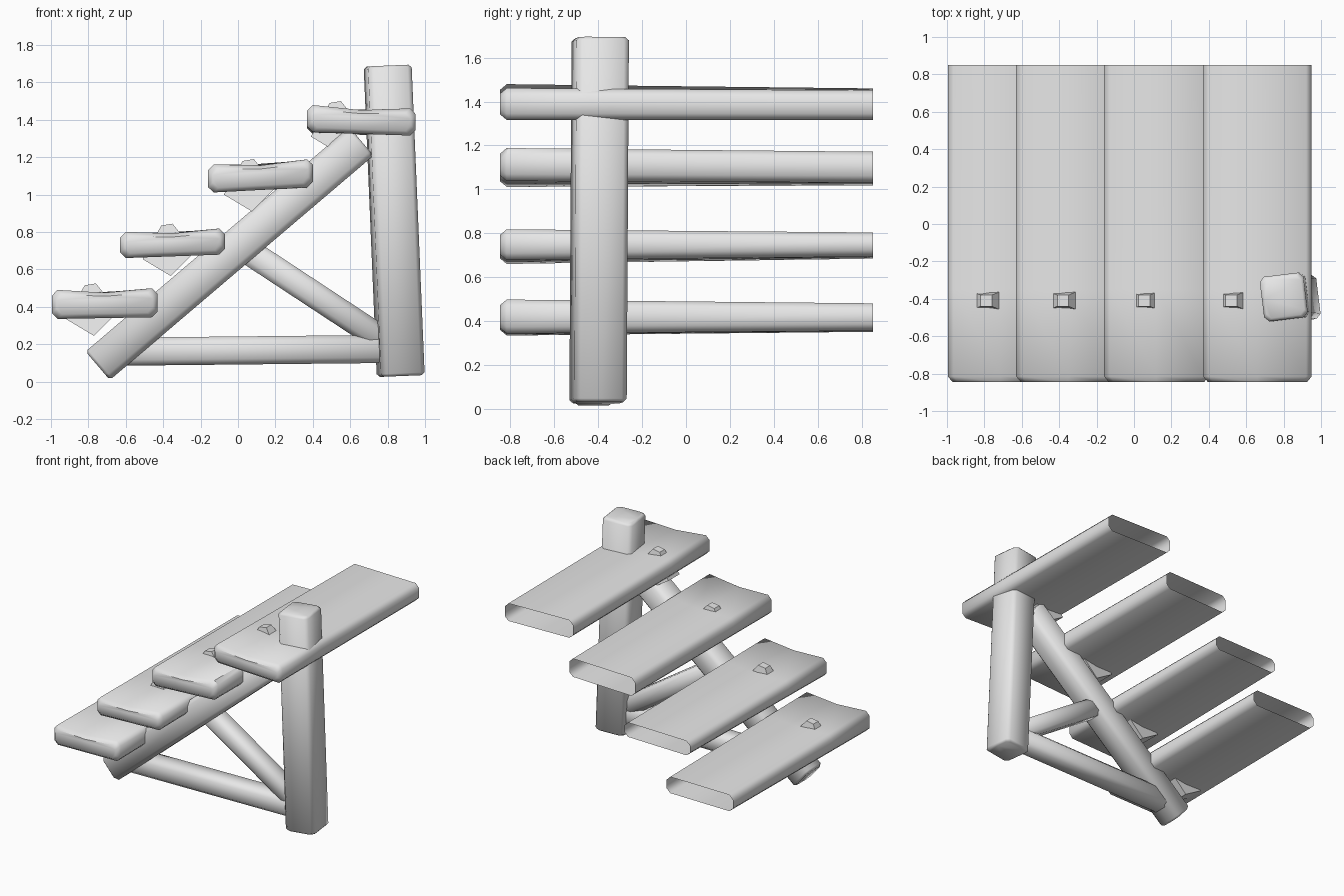
import bpy
import bmesh
from math import radians
from mathutils import Vector, Matrix

cube = bpy.data.objects.get("Cube")
if cube:
    bpy.data.objects.remove(cube, do_unlink=True)

grey = bpy.data.materials.new("plain grey")
grey.use_nodes = True
COLOUR = (0.8, 0.8, 0.8, 1)
grey.diffuse_color = COLOUR
grey.node_tree.nodes["Principled BSDF"].inputs["Base Color"].default_value = COLOUR


def finish(name, bm):
    bmesh.ops.recalc_face_normals(bm, faces=bm.faces)
    mesh = bpy.data.meshes.new(name)
    bm.to_mesh(mesh)
    bm.free()
    mesh.materials.append(grey)
    obj = bpy.data.objects.new(name, mesh)
    bpy.context.collection.objects.link(obj)
    bpy.ops.object.select_all(action="DESELECT")
    obj.select_set(True)
    bpy.context.view_layer.objects.active = obj
    bpy.ops.object.shade_smooth_by_angle(angle=radians(50))
    return obj


def ring(centre, u, v, chamfer, dip=0):
    """Rectangle with cut corners, spanned by half vectors u and v."""
    a, b = 1 - chamfer / u.length, 1 - chamfer / v.length
    outline = [(1, -b), (1, b), (a, 1), (0, 1 - dip), (-a, 1),
               (-1, b), (-1, -b), (-a, -1), (0, -1), (a, -1)]
    return [centre + u * s + v * t for s, t in outline]


def loft(name, rings, cap_end=True):
    bm = bmesh.new()
    loops = [[bm.verts.new(p) for p in r] for r in rings]
    for lo, hi in zip(loops, loops[1:]):
        for i in range(len(lo)):
            j = (i + 1) % len(lo)
            bm.faces.new((lo[i], lo[j], hi[j], hi[i]))
    bm.faces.new(loops[0])
    if cap_end:
        bm.faces.new(loops[-1])
    return finish(name, bm)


def beam(name, start, end, depth, thick, chamfer=0.03, twist=0, cap=0.015):
    """Straight timber with softened ends; depth runs along y."""
    start, end = Vector(start), Vector(end)
    axis = (end - start).normalized()
    side = Vector((0, 1, 0))
    across = axis.cross(side).normalized()
    turn = Matrix.Rotation(radians(twist), 3, axis)
    u, v = turn @ side * depth / 2, turn @ across * thick / 2
    rings = []
    for point, inset in ((start, cap), (start + axis * cap, 0),
                         (end - axis * cap, 0), (end, cap)):
        rings.append(ring(point, u * (1 - inset / u.length),
                          v * (1 - inset / v.length), chamfer))
    return loft(name, rings)


def board(name, x0, x1, low, high, back_low, back_high, tilt):
    """Tread with a rounded front and an open back end."""
    rings = []
    for y, f, inset in ((-0.845, 0, 0.025), (-0.815, 0, 0),
                        (-0.35, 0.3, 0), (0.85, 1, 0)):
        lo = low + (back_low - low) * f
        hi = high + (back_high - high) * f
        lean = tilt * (1 - f * 0.5)
        u = Vector(((x1 - x0) / 2 - inset, 0, lean))
        v = Vector((0, 0, (hi - lo) / 2 - inset))
        centre = Vector(((x0 + x1) / 2, y, (lo + hi) / 2))
        rings.append(ring(centre, u, v, 0.03, 0.25 * (1 - f)))
    return loft(name, rings, cap_end=False)


def cleat(name, x, z):
    """Wedge block that holds a tread on the stringer."""
    bm = bmesh.new()
    profile = [(0, 0), (0.15, -0.09), (0.28, 0.04), (0.16, 0.19), (0.10, 0.18)]
    # The block narrows towards its upper tip
    halves = [0.07, 0.08, 0.08, 0.03, 0.03]
    sides = []
    for s in (-1, 1):
        sides.append([bm.verts.new((x + px, -0.41 + s * h, z + pz))
                      for (px, pz), h in zip(profile, halves)])
        bm.faces.new(sides[-1])
    for i in range(len(profile)):
        j = (i + 1) % len(profile)
        bm.faces.new((sides[0][i], sides[0][j], sides[1][j], sides[1][i]))
    return finish(name, bm)


# Treads from lowest to highest
board("tread_1", -0.995, -0.43, 0.34, 0.495, 0.355, 0.48, 0.005)
board("tread_2", -0.63, -0.07, 0.67, 0.81, 0.69, 0.80, 0.01)
board("tread_3", -0.16, 0.40, 1.025, 1.175, 1.025, 1.165, 0.015)
board("tread_4", 0.37, 0.95, 1.325, 1.47, 1.32, 1.455, -0.01)

# Cleats under the treads
for n, (x, z) in enumerate(((-0.92, 0.335), (-0.51, 0.655),
                            (-0.075, 1.0), (0.39, 1.31)), 1):
    cleat(f"cleat_{n}", x, z)

# Supporting frame
beam("post", (0.87, -0.40, 0.03), (0.80, -0.39, 1.69), 0.24, 0.235, 0.025, 7)
beam("stringer", (-0.75, -0.42, 0.085), (0.66, -0.41, 1.285), 0.2, 0.2)
beam("bottom_rail", (-0.66, -0.41, 0.16), (0.80, -0.40, 0.175), 0.16, 0.15)
beam("diagonal_brace", (0.05, -0.41, 0.70), (0.78, -0.40, 0.22), 0.15, 0.14)
